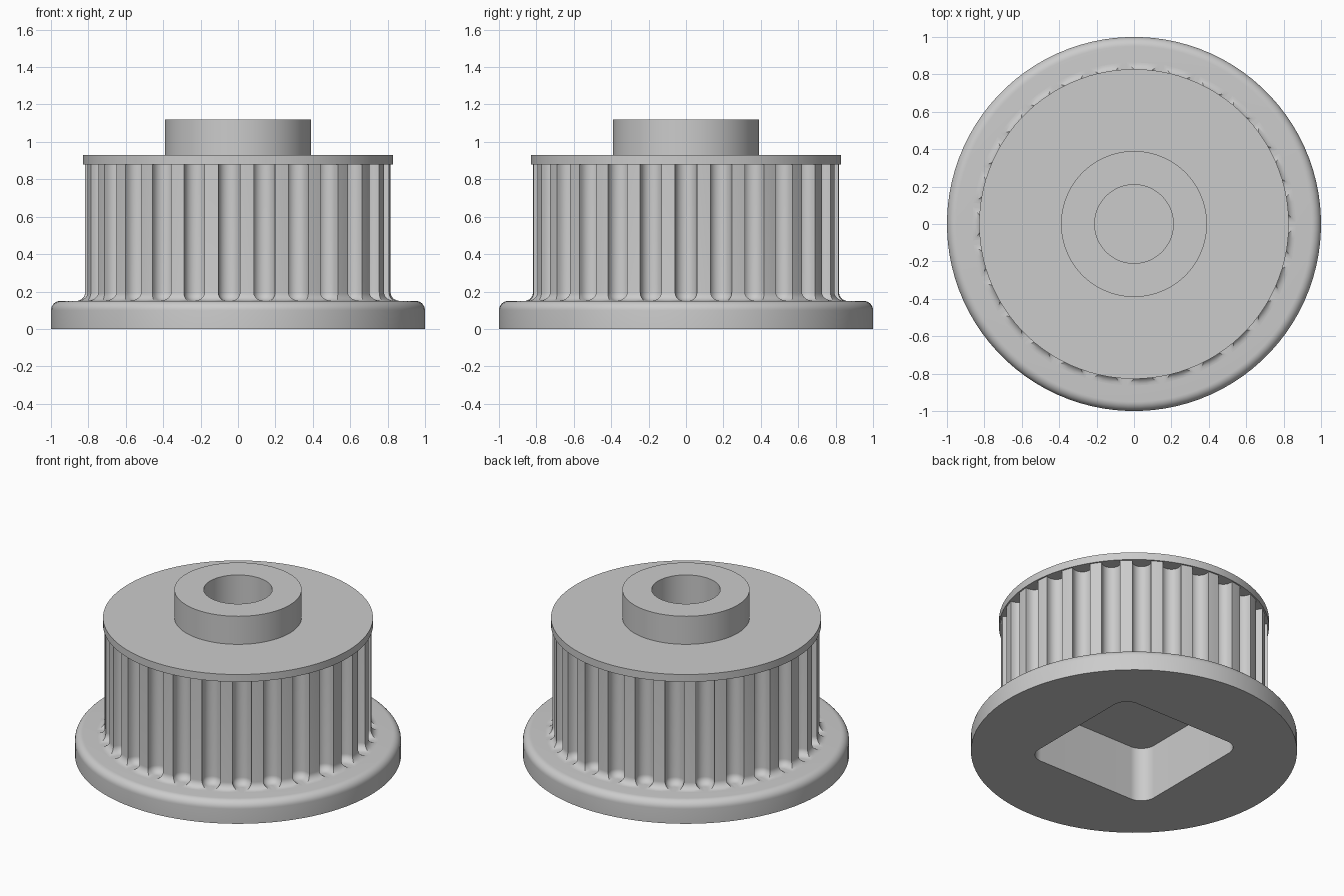
import bpy
from math import sin, cos, pi, radians
from mathutils import Vector

old = bpy.data.objects.get("Cube")
if old:
    bpy.data.objects.remove(old, do_unlink=True)

metal = bpy.data.materials.new("plain grey")
metal.use_nodes = True
metal.diffuse_color = (0.6, 0.6, 0.6, 1)
metal.node_tree.nodes["Principled BSDF"].inputs["Base Color"].default_value = (0.6, 0.6, 0.6, 1)


def loft(name, loops, cap_start=False, cap_end=False):
    """Skin a list of equal-length counter-clockwise loops."""
    n = len(loops[0])
    verts = [p for loop in loops for p in loop]
    faces = []
    for k in range(len(loops) - 1):
        a, b = k * n, (k + 1) * n
        for i in range(n):
            j = (i + 1) % n
            faces.append((a + i, a + j, b + j, b + i))
    if cap_start:
        faces.append(tuple(reversed(range(n))))
    if cap_end:
        faces.append(tuple(range(len(verts) - n, len(verts))))
    mesh = bpy.data.meshes.new(name)
    mesh.from_pydata(verts, [], faces)
    mesh.materials.append(metal)
    obj = bpy.data.objects.new(name, mesh)
    bpy.context.collection.objects.link(obj)
    bpy.ops.object.select_all(action='DESELECT')
    obj.select_set(True)
    bpy.context.view_layer.objects.active = obj
    bpy.ops.object.shade_smooth_by_angle(angle=radians(32))
    return obj


SEG = 96
Q = SEG // 4


def circle(r, z):
    return [(r * cos(2 * pi * (i + 0.5) / SEG), r * sin(2 * pi * (i + 0.5) / SEG), z)
            for i in range(SEG)]


def rounded_square(half, r, z):
    pts = []
    for q in range(4):
        mid = pi / 4 + q * pi / 2
        cx, cy = [(half - r) * (1 if f(mid) > 0 else -1) for f in (cos, sin)]
        for k in range(Q):
            a = (q + k / (Q - 1)) * pi / 2
            pts.append((cx + r * cos(a), cy + r * sin(a), z))
    return pts


# Base flange with rounded rim and square pocket underneath
BASE_TOP, ROUND = 0.15, 0.05
base = [rounded_square(0.46, 0.1, 0.37), rounded_square(0.46, 0.1, 0), circle(1, 0)]
for k in range(9):
    a = k / 8 * pi / 2
    base.append(circle(1 - ROUND + ROUND * cos(a), BASE_TOP - ROUND + ROUND * sin(a)))
base.append(circle(0.68, BASE_TOP))
loft("base_flange", base, cap_start=True)

# Toothed drum outline: round-bottomed grooves between narrow teeth
TEETH, R, GROOVE, DEPTH = 27, 0.818, 0.058, 0.078
half_angle = GROOVE / R
outline = []
for t in range(TEETH):
    turn = 2 * pi * t / TEETH
    ux, uy = Vector((cos(turn), sin(turn))), Vector((-sin(turn), cos(turn)))
    for k in range(13):
        a = pi * k / 12
        outline.append(ux * (R - DEPTH + GROOVE - GROOVE * sin(a)) - uy * GROOVE * cos(a))
    for k in range(5):
        a = turn + half_angle + (2 * pi / TEETH - 2 * half_angle) * k / 4
        outline.append(Vector((cos(a), sin(a))) * R)


def offset(points, d, z):
    out = []
    for i, p in enumerate(points):
        e1 = (p - points[i - 1]).normalized()
        e2 = (points[(i + 1) % len(points)] - p).normalized()
        n1, n2 = Vector((e1.y, -e1.x)), Vector((e2.y, -e2.x))
        m = (n1 + n2).normalized()
        q = p + m * d / max(m.dot(n1), 0.6)
        out.append((q.x, q.y, z))
    return out


# Drum flares into the base flange through a fillet
FILLET = 0.045
drum = []
for k in range(9):
    a = k / 8 * pi / 2
    drum.append(offset(outline, FILLET * (1 - sin(a)), BASE_TOP + FILLET * (1 - cos(a))))
drum.append(offset(outline, 0, 0.885))
loft("toothed_drum", drum)

# Top flange, hub and blind bore
profile = [(0.65, 0.88), (0.828, 0.88), (0.828, 0.93), (0.39, 0.93),
           (0.39, 1.12), (0.21, 1.12), (0.21, 0.45)]
loft("top_flange_and_hub", [circle(r, z) for r, z in profile], cap_end=True)
